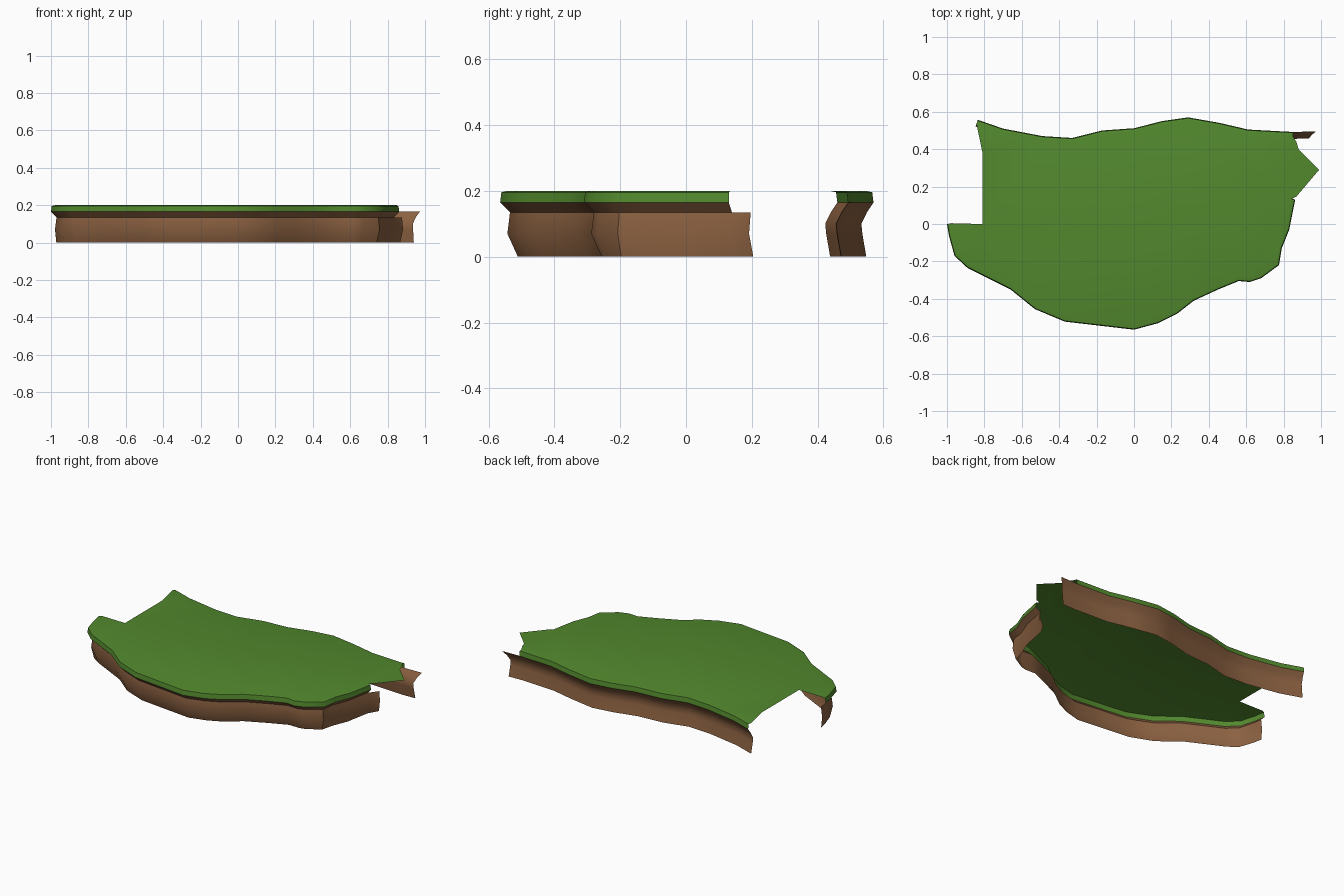
import bpy, bmesh, math
from mathutils import Vector

if "Cube" in bpy.data.objects:
    bpy.data.objects.remove(bpy.data.objects["Cube"])

# Rim outlines, counter-clockwise
FRONT = [(-1, 0), (-.99, -.06), (-.96, -.17), (-.89, -.235), (-.66, -.35), (-.53, -.455),
         (-.37, -.522), (0, -.565), (.13, -.53), (.23, -.48), (.32, -.41), (.45, -.35),
         (.56, -.305), (.62, -.31), (.68, -.29), (.775, -.22), (.79, -.13), (.83, -.03),
         (.862, .13)]
BACK = [(.85, .492), (.61, .505), (.46, .54), (.29, .57), (.15, .55), (0, .512),
        (-.17, .5), (-.33, .46), (-.49, .47), (-.7, .51), (-.835, .557)]
# Ragged open ends of the grass sheet
RIGHT_EDGE = [(.867, .145), (.99, .29), (.87, .272), (.88, .4), (.868, .44)]
LEFT_EDGE = [(-.81, .38), (-.81, 0)]


def material(name, rgb):
    m = bpy.data.materials.new(name)
    m.diffuse_color = (*rgb, 1)
    m.use_nodes = True
    m.node_tree.nodes["Principled BSDF"].inputs["Base Color"].default_value = m.diffuse_color
    return m


grass = material("grass green", (.085, .25, .027))
soil = material("soil brown", (.26, .12, .053))


def normals(path):
    out = []
    for i in range(len(path)):
        a, b = Vector(path[max(i - 1, 0)]), Vector(path[min(i + 1, len(path) - 1)])
        t = (b - a).normalized()
        out.append(Vector((t.y, -t.x)))
    return out


def strip(bm, path, profile):
    """Sweep (inset, z) levels along a path; returns vertex columns and face bands."""
    cols = []
    for p, n in zip(path, normals(path)):
        cols.append([bm.verts.new((*(Vector(p) - n * (d(n) if callable(d) else d)), z))
                     for d, z in profile])
    faces = [[bm.faces.new((a[k], a[k + 1], b[k + 1], b[k])) for k in range(len(profile) - 1)]
             for a, b in zip(cols, cols[1:])]
    return cols, faces


def finish(bm, name, mat):
    me = bpy.data.meshes.new(name)
    bm.to_mesh(me)
    bm.free()
    me.materials.append(mat)
    for p in me.polygons:
        p.use_smooth = True
    me.set_sharp_from_angle(angle=math.radians(45))
    bpy.context.collection.objects.link(bpy.data.objects.new(name, me))


# Grass sheet with rolled lip
bm = bmesh.new()
LIP = [(.022, .2), (.004, .196), (0, .165)]
front, _ = strip(bm, FRONT, LIP)
back, _ = strip(bm, BACK, LIP)
edge = lambda pts: [bm.verts.new((x, y, .2)) for x, y in pts]
loop = [c[0] for c in front] + edge(RIGHT_EDGE) + [c[0] for c in back] + edge(LEFT_EDGE)
top = bm.faces.new(loop)
bmesh.ops.triangulate(bm, faces=[top])
finish(bm, "grass_top", grass)

# Front soil bank, its upper band stopping short at the right end
bm = bmesh.new()
_, bands = strip(bm, FRONT + [(.9, .178)],
                 [(0, .165), (.03, .135), (.022, .07), (lambda n: .024 + .03 * max(0, -n.y), 0)])
bmesh.ops.delete(bm, geom=[bands[-1][0]], context='FACES')
finish(bm, "front_soil_bank", soil)

# Back soil bank, running past the grass with a slanted right end
bm = bmesh.new()
cols, _ = strip(bm, [(.97, .495)] + BACK, [(0, .165), (.02, .135), (.037, .1), (.034, .07), (.022, 0)])
for v, x in zip(cols[0], (.972, .95, .935, .936, .94)):
    v.co.x = x
finish(bm, "back_soil_bank", soil)
